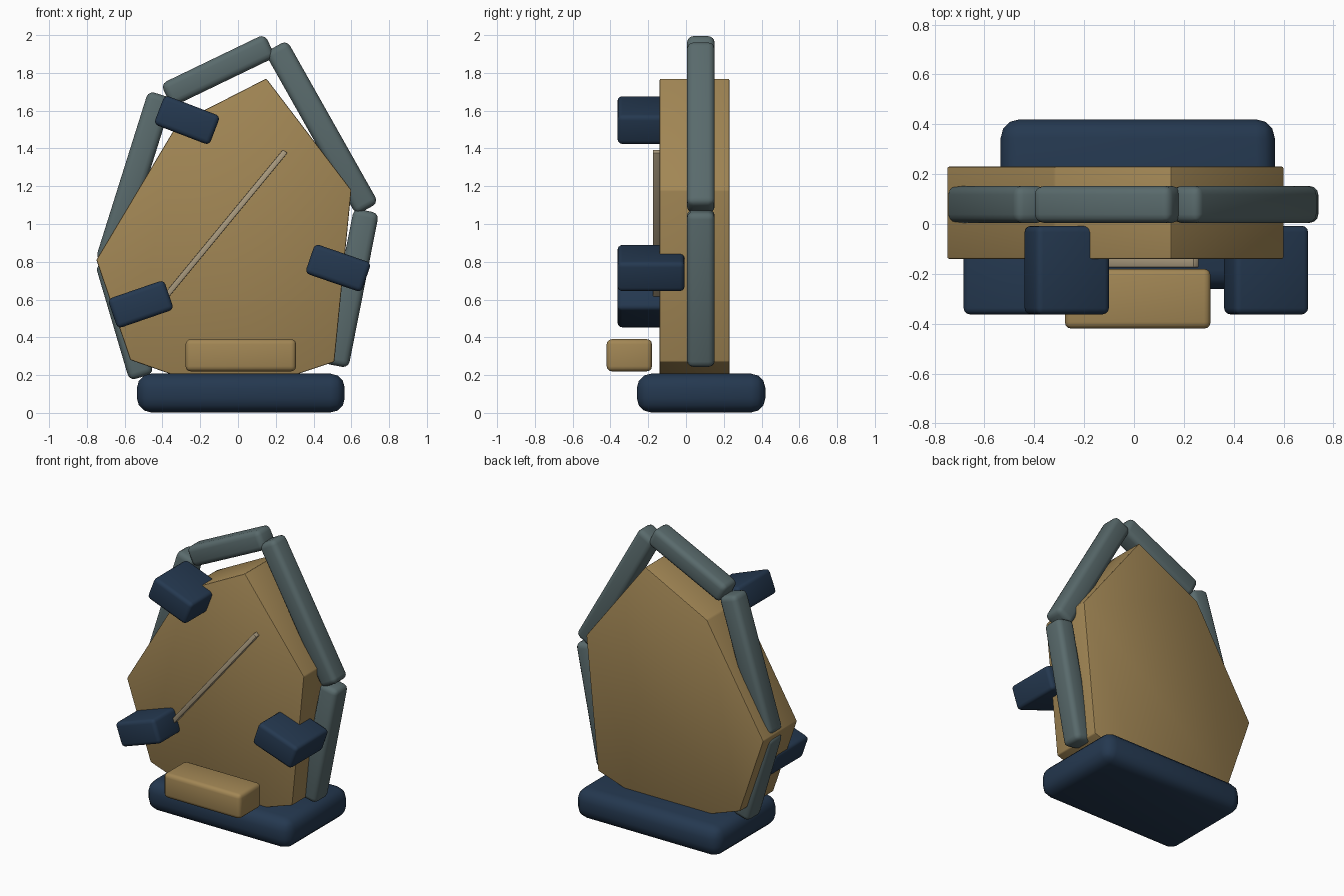
import bpy, bmesh, math
from mathutils import Vector

if "Cube" in bpy.data.objects:
    bpy.data.objects.remove(bpy.data.objects["Cube"])


def material(name, rgb):
    m = bpy.data.materials.new(name)
    m.diffuse_color = (*rgb, 1)
    m.use_nodes = True
    m.node_tree.nodes["Principled BSDF"].inputs["Base Color"].default_value = m.diffuse_color
    return m


TAN = material("tan", (0.36, 0.24, 0.09))
NAVY = material("navy", (0.018, 0.04, 0.08))
GREY = material("grey_green", (0.10, 0.145, 0.15))
PALE = material("pale_tan", (0.42, 0.34, 0.22))


def finish(name, bm, mat, bevel, segments):
    bmesh.ops.recalc_face_normals(bm, faces=bm.faces)
    bmesh.ops.bevel(bm, geom=bm.edges[:], offset=bevel, segments=segments,
                    profile=0.5, affect='EDGES')
    me = bpy.data.meshes.new(name)
    bm.to_mesh(me)
    bm.free()
    ob = bpy.data.objects.new(name, me)
    bpy.context.collection.objects.link(ob)
    me.materials.append(mat)
    bpy.context.view_layer.objects.active = ob
    ob.select_set(True)
    bpy.ops.object.shade_smooth_by_angle(angle=math.radians(35))
    ob.select_set(False)
    return ob


def box(name, center, size, mat, bevel, segments=3, tilt=0):
    bm = bmesh.new()
    bmesh.ops.create_cube(bm, size=1)
    bmesh.ops.scale(bm, vec=size, verts=bm.verts)
    ob = finish(name, bm, mat, bevel, segments)
    ob.location = center
    ob.rotation_euler.y = -tilt   # positive tilt raises the +x end
    return ob


def bar(name, a, b, y0, y1, width, mat, bevel, segments=3):
    dx, dz = b[0] - a[0], b[1] - a[1]
    return box(name, ((a[0] + b[0]) / 2, (y0 + y1) / 2, (a[1] + b[1]) / 2),
               (math.hypot(dx, dz), y1 - y0, width), mat, bevel, segments,
               math.atan2(dz, dx))


# Irregular faceted slab
profile = [(-0.75, 0.81), (-0.32, 1.53), (0.15, 1.77), (0.60, 1.18),
           (0.51, 0.27), (0.18, 0.16), (-0.17, 0.14), (-0.57, 0.28)]
bm = bmesh.new()
face = bm.faces.new([bm.verts.new((x, -0.14, z)) for x, z in profile])
ext = bmesh.ops.extrude_face_region(bm, geom=[face])
bmesh.ops.translate(bm, vec=Vector((0, 0.37, 0)),
                    verts=[v for v in ext["geom"] if isinstance(v, bmesh.types.BMVert)])
finish("slab", bm, TAN, 0.007, 2)

# Rounded foot and front ledge
box("base", (0.015, 0.08, 0.105), (1.10, 0.68, 0.205), NAVY, 0.075)
box("front_ledge", (0.015, -0.30, 0.305), (0.585, 0.24, 0.17), TAN, 0.027)

# Thin diagonal strip on the front face
bar("diagonal_strip", (-0.38, 0.62), (0.25, 1.385), -0.175, -0.135, 0.03, PALE, 0.005, 2)

# Clamping blocks gripping the front
for i, (x, z, deg) in enumerate([(-0.27, 1.55, -21), (0.53, 0.767, -19), (-0.515, 0.575, 19)]):
    box(f"clamp_{i + 1}", (x, -0.185, z), (0.315, 0.355, 0.165), NAVY, 0.025, 3, math.radians(deg))

# Segmented frame around the slab
frame = [((-0.51, 0.19), (-0.69, 0.80)), ((-0.69, 0.795), (-0.41, 1.685)),
         ((-0.38, 1.68), (0.17, 1.945)), ((0.20, 1.94), (0.685, 1.08)),
         ((0.68, 1.07), (0.518, 0.25))]
for i, (a, b) in enumerate(frame):
    bar(f"frame_segment_{i + 1}", a, b, 0.005, 0.152, 0.135, GREY, 0.034)
